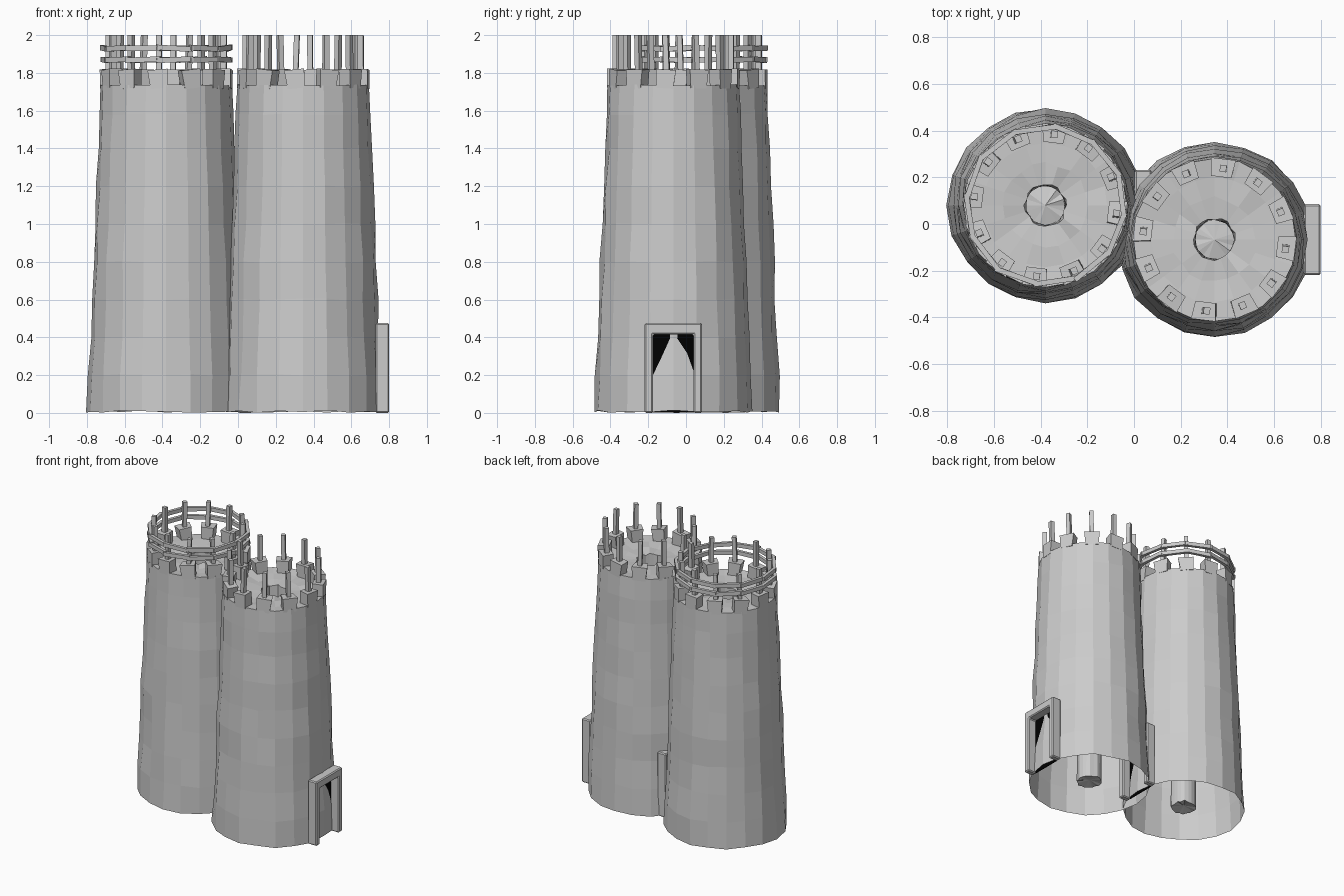
import bpy, bmesh, math, random
from mathutils import Matrix, Vector

if "Cube" in bpy.data.objects:
    bpy.data.objects.remove(bpy.data.objects["Cube"])

random.seed(7)


def material(name, value):
    m = bpy.data.materials.new(name)
    m.diffuse_color = (value, value, value, 1)
    m.use_nodes = True
    m.node_tree.nodes["Principled BSDF"].inputs["Base Color"].default_value = m.diffuse_color
    return m


STONE = material("grey stone", 0.6)
BLACK = material("black doorway", 0.0)
SIDES, POSTS, OFFSET = 20, 12, math.radians(-7)


def finish(bm, name, mat, loc):
    bmesh.ops.recalc_face_normals(bm, faces=bm.faces)
    me = bpy.data.meshes.new(name)
    bm.to_mesh(me)
    bm.free()
    me.materials.append(mat)
    ob = bpy.data.objects.new(name, me)
    ob.location = loc
    bpy.context.collection.objects.link(ob)
    return ob


def add_box(bm, size, matrix):
    return bmesh.ops.create_cube(bm, size=1, matrix=matrix @ Matrix.Diagonal((*size, 1)))["verts"]


def polar(angle, r, z):
    """Frame whose x axis points outwards from the tower axis."""
    return Matrix.Rotation(angle, 4, 'Z') @ Matrix.Translation((r, 0, z))


# rough wall, roof floor and central shaft turned from a single profile: radius, height, jitter
PROFILE = [(.418, .008, .007), (.411, .2, .006), (.400, .4, .006), (.394, .6, .006),
           (.387, .8, .006), (.378, 1.0, .006), (.370, 1.2, .006), (.361, 1.4, .006),
           (.356, 1.58, .005), (.350, 1.735, .003), (.27, 1.73, .006), (.18, 1.725, .008),
           (.088, 1.72, .008), (.085, 1.2, .004), (.085, .6, .004), (.085, .03, .006)]


def tower_body(name, loc):
    bm = bmesh.new()
    rings = []
    for r, z, j in PROFILE:
        ring = []
        for i in range(SIDES):
            a = 2 * math.pi * i / SIDES
            rr = r + random.uniform(-j, j)
            ring.append(bm.verts.new((rr * math.cos(a), rr * math.sin(a),
                                      max(0, z + random.uniform(-j, j)))))
        rings.append(ring)
    for lo, hi in zip(rings, rings[1:]):
        for i in range(SIDES):
            k = (i + 1) % SIDES
            bm.faces.new((lo[i], lo[k], hi[k], hi[i]))
    tip = bm.verts.new((0, 0, .045))          # fan closing the shaft
    for i in range(SIDES):
        bm.faces.new((rings[-1][i], rings[-1][(i + 1) % SIDES], tip))
    finish(bm, name, STONE, loc)


def battlements(name, loc):
    bm = bmesh.new()
    for i in range(POSTS):
        a = OFFSET + 2 * math.pi * i / POSTS
        m = polar(a, .309, 1.768) @ Matrix.Rotation(random.uniform(-.12, .12), 4, 'X')
        verts = add_box(bm, (.078, .095, .1), m)
        inv = m.inverted()
        for v in verts:                       # taper towards the foot and the inside
            p = inv @ v.co
            p.y *= (1.08 if p.z > 0 else .9) * (1.05 if p.x > 0 else .85)
            v.co = m @ p
    finish(bm, name, STONE, loc)


def roof_posts(name, loc):
    bm = bmesh.new()
    for i in range(POSTS):
        a = OFFSET + 2 * math.pi * i / POSTS
        tilt = Matrix.Rotation(random.uniform(-.04, .04), 4, 'X')
        add_box(bm, (.03, .028, .25), polar(a, .307, 1.875) @ tilt)
    for v in bm.verts:
        v.co.z = min(v.co.z, 2.0)
    finish(bm, name, STONE, loc)


def railing(name, loc):
    bm = bmesh.new()
    for z in (1.87, 1.93):
        for i in range(POSTS):
            a = OFFSET + 2 * math.pi * (i + .5) / POSTS
            tilt = Matrix.Rotation(random.uniform(-.06, .06), 4, 'X')
            turn = Matrix.Rotation(random.uniform(-.05, .05), 4, 'Z')
            add_box(bm, (.022, .195, .028), polar(a, .328, z) @ turn @ tilt)
    finish(bm, name, STONE, loc)


def doorway(prefix, loc):
    # arch-less frame extruded from a U-shaped outline
    outline = [(-.152, 0), (-.152, .475), (.152, .475), (.152, 0),
               (.108, 0), (.108, .415), (-.108, .415), (-.108, 0)]
    bm = bmesh.new()
    face = bm.faces.new([bm.verts.new((.383, y, z)) for y, z in outline])
    ext = bmesh.ops.extrude_face_region(bm, geom=[face])["geom"]
    bmesh.ops.translate(bm, verts=[g for g in ext if isinstance(g, bmesh.types.BMVert)],
                        vec=Vector((.072, 0, 0)))
    frame = finish(bm, prefix + "_door_frame", STONE, loc)
    bev = frame.modifiers.new("bevel", 'BEVEL')
    bev.width, bev.segments = .007, 1
    # dark opening behind the frame
    bm = bmesh.new()
    add_box(bm, (.006, .22, .416), Matrix.Translation((.390, 0, .209)))
    finish(bm, prefix + "_door_opening", BLACK, loc)


for side, loc in (("left", (-.38, .08, 0)), ("right", (.345, -.067, 0))):
    tower_body(side + "_tower", loc)
    battlements(side + "_battlements", loc)
    roof_posts(side + "_roof_posts", loc)
    doorway(side, loc)
railing("left_railing", (-.38, .08, 0))
